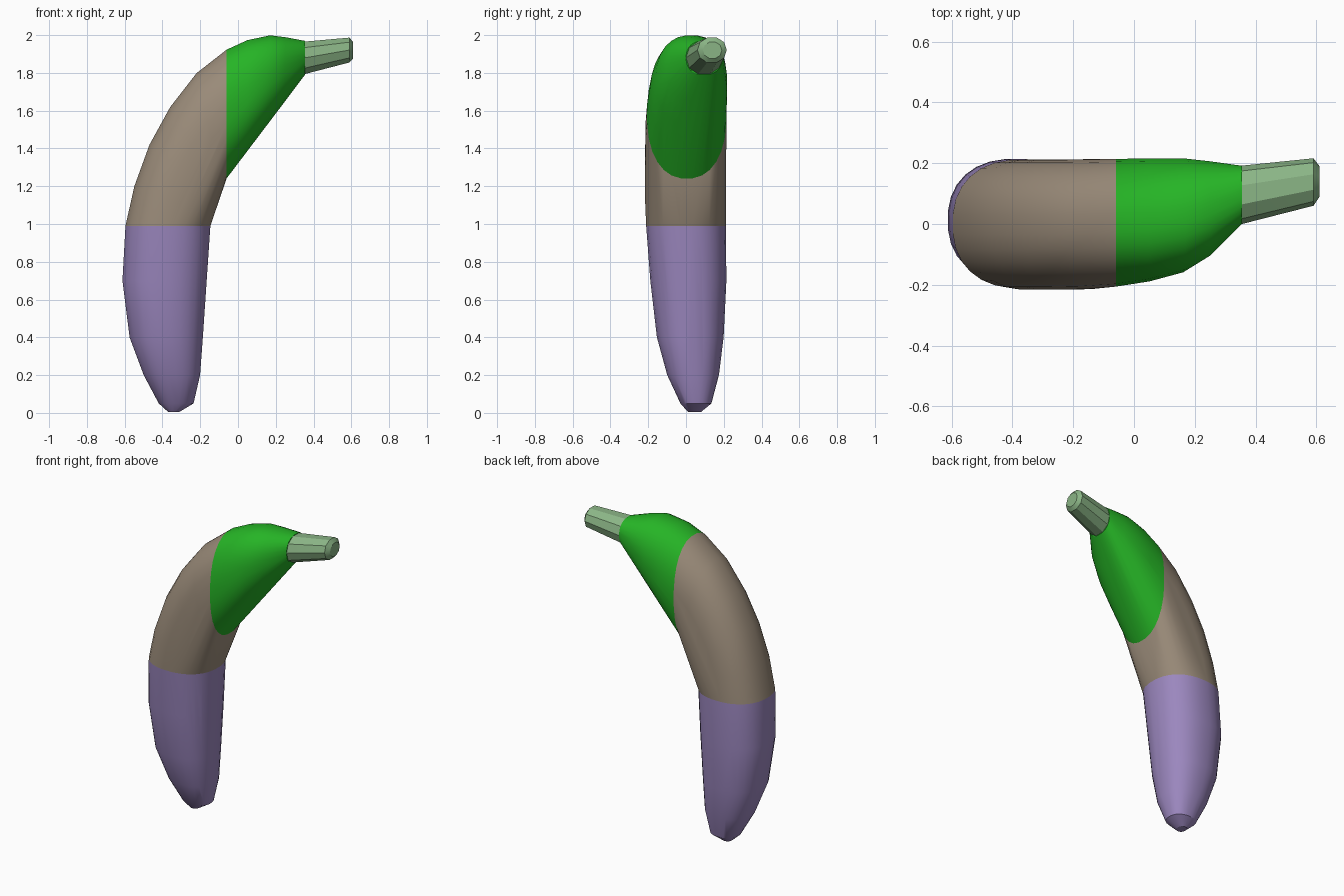
import bpy, bmesh, math
from mathutils import Vector

cube = bpy.data.objects.get("Cube")
if cube:
    bpy.data.objects.remove(cube, do_unlink=True)


def material(name, rgb):
    m = bpy.data.materials.new(name)
    m.use_nodes = True
    m.diffuse_color = (*rgb, 1)
    m.node_tree.nodes["Principled BSDF"].inputs["Base Color"].default_value = (*rgb, 1)
    return m


def ring(x0, z0, x1, z1, y0, y1, power, sides):
    """Rounded section spanning two points in the xz plane and a y range."""
    a, b = Vector((x0, 0, z0)), Vector((x1, 0, z1))
    points = []
    for i in range(sides):
        t = math.tau * (i + 0.5) / sides
        c, s = math.cos(t), math.sin(t)
        u = math.copysign(abs(c) ** (2 / power), c)
        v = math.copysign(abs(s) ** (2 / power), s)
        p = (a + b) / 2 + (b - a) / 2 * u
        p.y = (y0 + y1) / 2 + (y1 - y0) / 2 * v
        points.append(p)
    return points


def segment(name, sections, mat, power=2.3, sides=28):
    """Convex segment wrapped around a series of sections."""
    bm = bmesh.new()
    for sec in sections:
        for p in ring(*sec, power, sides):
            bm.verts.new(p)
    bmesh.ops.convex_hull(bm, input=bm.verts[:])
    bmesh.ops.delete(bm, geom=[v for v in bm.verts if not v.link_faces], context='VERTS')
    bmesh.ops.dissolve_limit(bm, angle_limit=0.01, verts=bm.verts[:], edges=bm.edges[:])
    bmesh.ops.recalc_face_normals(bm, faces=bm.faces[:])
    me = bpy.data.meshes.new(name)
    bm.to_mesh(me)
    bm.free()
    me.materials.append(mat)
    ob = bpy.data.objects.new(name, me)
    bpy.context.collection.objects.link(ob)
    bpy.ops.object.select_all(action='DESELECT')
    ob.select_set(True)
    bpy.context.view_layer.objects.active = ob
    bpy.ops.object.shade_smooth_by_angle(angle=math.radians(30))


# Sections: outer x, z, inner x, z, then the y range
seam_low = (-0.597, 0.99, -0.145, 0.99, -0.212, 0.212)
seam_high = (-0.06, 1.925, -0.06, 1.24, -0.207, 0.215)

# Lower body, tapering to a blunt tip
segment("lower_body", [
    (-0.37, 0.005, -0.31, 0.005, 0.01, 0.08),
    (-0.42, 0.05, -0.235, 0.05, -0.03, 0.135),
    (-0.50, 0.2, -0.20, 0.2, -0.10, 0.175),
    (-0.575, 0.4, -0.185, 0.4, -0.155, 0.2),
    (-0.613, 0.7, -0.165, 0.7, -0.19, 0.215),
    seam_low], material("purple", (0.328, 0.242, 0.515)))

# Curved middle
segment("middle_body", [
    seam_low,
    (-0.55, 1.2, -0.128, 1.04, -0.217, 0.212),
    (-0.47, 1.42, -0.111, 1.09, -0.217, 0.212),
    (-0.36, 1.62, -0.094, 1.14, -0.217, 0.212),
    (-0.22, 1.8, -0.077, 1.19, -0.215, 0.213),
    seam_high], material("tan", (0.328, 0.262, 0.195)))

# Shoulder narrowing towards the stem
segment("shoulder", [
    seam_high,
    (0.05, 1.975, 0.05, 1.39, -0.19, 0.217),
    (0.17, 2.0, 0.15, 1.52, -0.16, 0.217),
    (0.25, 1.99, 0.25, 1.65, -0.105, 0.207),
    (0.355, 1.97, 0.355, 1.79, 0.0, 0.192)], material("green", (0.019, 0.456, 0.019)))

# Stem with a bevelled end
segment("stem", [
    (0.355, 1.97, 0.355, 1.79, 0.0, 0.192),
    (0.59, 1.99, 0.59, 1.852, 0.06, 0.216),
    (0.61, 1.965, 0.61, 1.875, 0.09, 0.19)], material("pale_green", (0.254, 0.456, 0.235)),
    power=2.1, sides=10)
